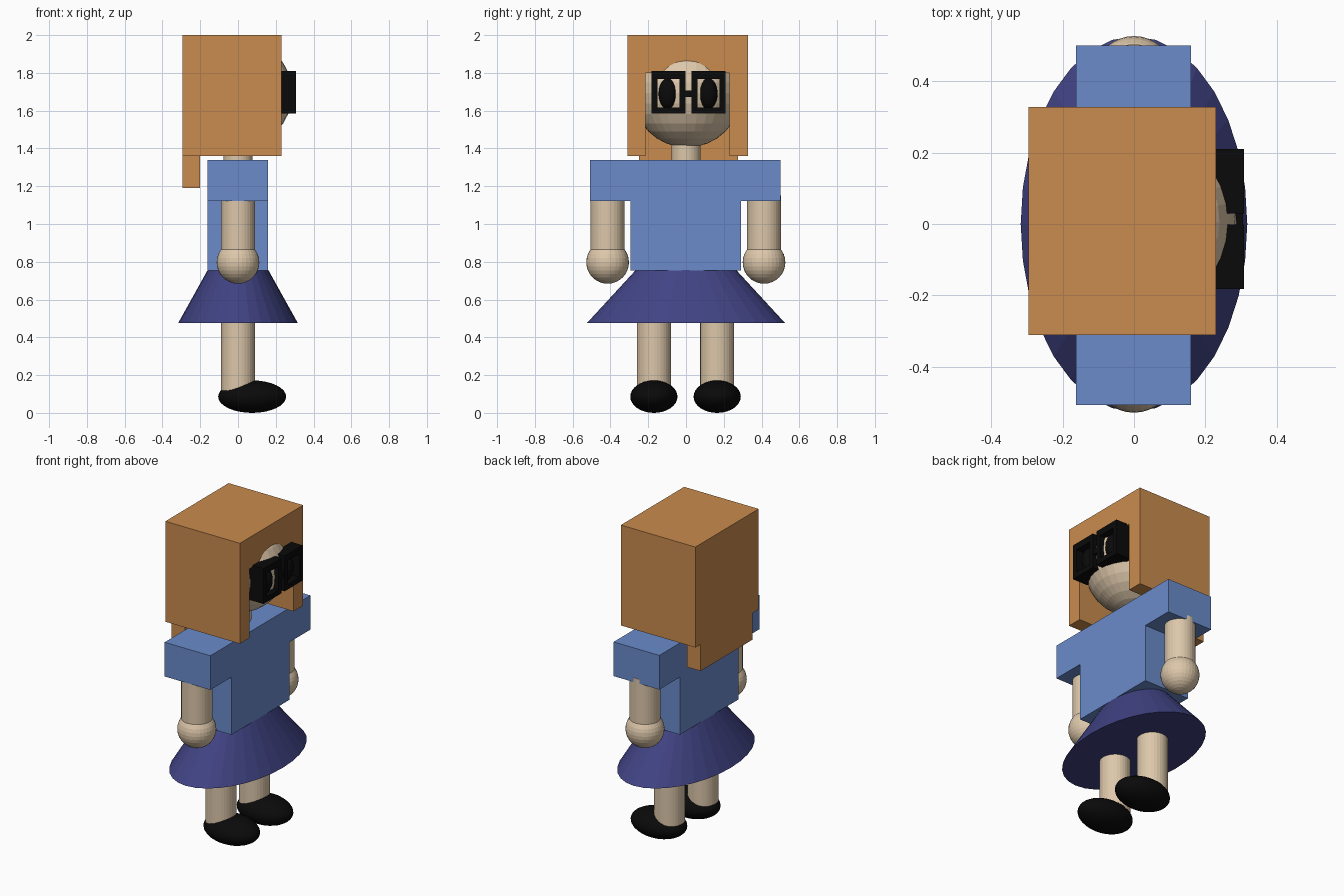
import bpy

cube = bpy.data.objects.get("Cube")
if cube:
    bpy.data.objects.remove(cube, do_unlink=True)


def make_material(name, rgb):
    mat = bpy.data.materials.new(name)
    mat.use_nodes = True
    colour = (*rgb, 1.0)
    mat.diffuse_color = colour
    mat.node_tree.nodes["Principled BSDF"].inputs["Base Color"].default_value = colour
    return mat


HAIR = make_material("orange hair", (0.59, 0.26, 0.077))
SHIRT = make_material("blue shirt", (0.145, 0.26, 0.60))
SKIRT = make_material("navy skirt", (0.052, 0.056, 0.23))
SKIN = make_material("skin", (0.72, 0.57, 0.40))
BLACK = make_material("black", (0.003, 0.003, 0.003))


def finish(name, mat):
    obj = bpy.context.object
    obj.name = name
    if mat:
        obj.data.materials.append(mat)
    return obj


def box(name, low, high, mat):
    centre = [(a + b) / 2 for a, b in zip(low, high)]
    bpy.ops.mesh.primitive_cube_add(size=1, location=centre)
    obj = finish(name, mat)
    obj.scale = [b - a for a, b in zip(low, high)]
    bpy.ops.object.transform_apply(location=False, rotation=False, scale=True)
    return obj


def ball(name, centre, radii, mat):
    bpy.ops.mesh.primitive_uv_sphere_add(segments=32, ring_count=16, radius=1, location=centre)
    obj = finish(name, mat)
    obj.scale = radii
    return obj


def tube(name, y, low, high, radius, mat):
    bpy.ops.mesh.primitive_cylinder_add(vertices=32, radius=radius, depth=high - low,
                                        location=(0, y, (low + high) / 2))
    return finish(name, mat)


def cut(obj, cutter):
    mod = obj.modifiers.new("opening", "BOOLEAN")
    mod.operation = "DIFFERENCE"
    mod.solver = "EXACT"
    mod.object = cutter
    bpy.ops.object.select_all(action="DESELECT")
    obj.select_set(True)
    bpy.context.view_layer.objects.active = obj
    bpy.ops.object.modifier_apply(modifier=mod.name)
    bpy.data.objects.remove(cutter, do_unlink=True)


# Head, neck and boxy hair with an open face
ball("head", (0, 0.005, 1.693), (0.288, 0.288, 0.288), SKIN)
tube("neck", 0, 1.30, 1.45, 0.077, SKIN)
hair = box("hair", (-0.295, -0.31, 1.36), (0.23, 0.327, 2.0), HAIR)
cut(hair, box("face_opening", (-0.2, -0.215, 1.2), (0.4, 0.23, 1.8), None))
box("hair_back", (-0.295, -0.25, 1.19), (-0.2, 0.275, 1.37), HAIR)

# Glasses: two square rims, a bridge, and the dark eyes within
for side, y in (("right", -0.092), ("left", 0.12)):
    rim = box(side + "_glasses_rim", (0.2, y - 0.09, 1.585), (0.308, y + 0.09, 1.81), BLACK)
    cut(rim, box("lens_opening", (0.1, y - 0.058, 1.617), (0.4, y + 0.058, 1.768), None))
    ball(side + "_eye", (0.25, y - 0.003, 1.69), (0.05, 0.05, 0.082), BLACK)
box("glasses_bridge", (0.27, -0.01, 1.672), (0.305, 0.035, 1.708), BLACK)

# Shirt
box("shirt_body", (-0.162, -0.295, 0.755), (0.16, 0.292, 1.34), SHIRT)
for side, low, high in (("right", -0.507, -0.295), ("left", 0.292, 0.5)):
    box(side + "_sleeve", (-0.162, low, 1.122), (0.16, high, 1.34), SHIRT)

# Flared oval skirt
bpy.ops.mesh.primitive_cone_add(vertices=32, radius1=1, radius2=0.5, depth=0.285,
                                location=(0, 0, 0.6175))
skirt = finish("skirt", SKIRT)
skirt.scale = (0.317, 0.525, 1)

# Limbs
for side, arm_y, leg_y in (("right", -0.415, -0.17), ("left", 0.413, 0.165)):
    tube(side + "_arm", arm_y, 0.80, 1.15, 0.09, SKIN)
    ball(side + "_hand", (0, arm_y, 0.797), (0.113, 0.113, 0.113), SKIN)
    tube(side + "_leg", leg_y, 0.08, 0.5, 0.09, SKIN)
    ball(side + "_shoe", (0.075, leg_y, 0.086), (0.18, 0.125, 0.086), BLACK)
    bpy.ops.object.shade_smooth()
